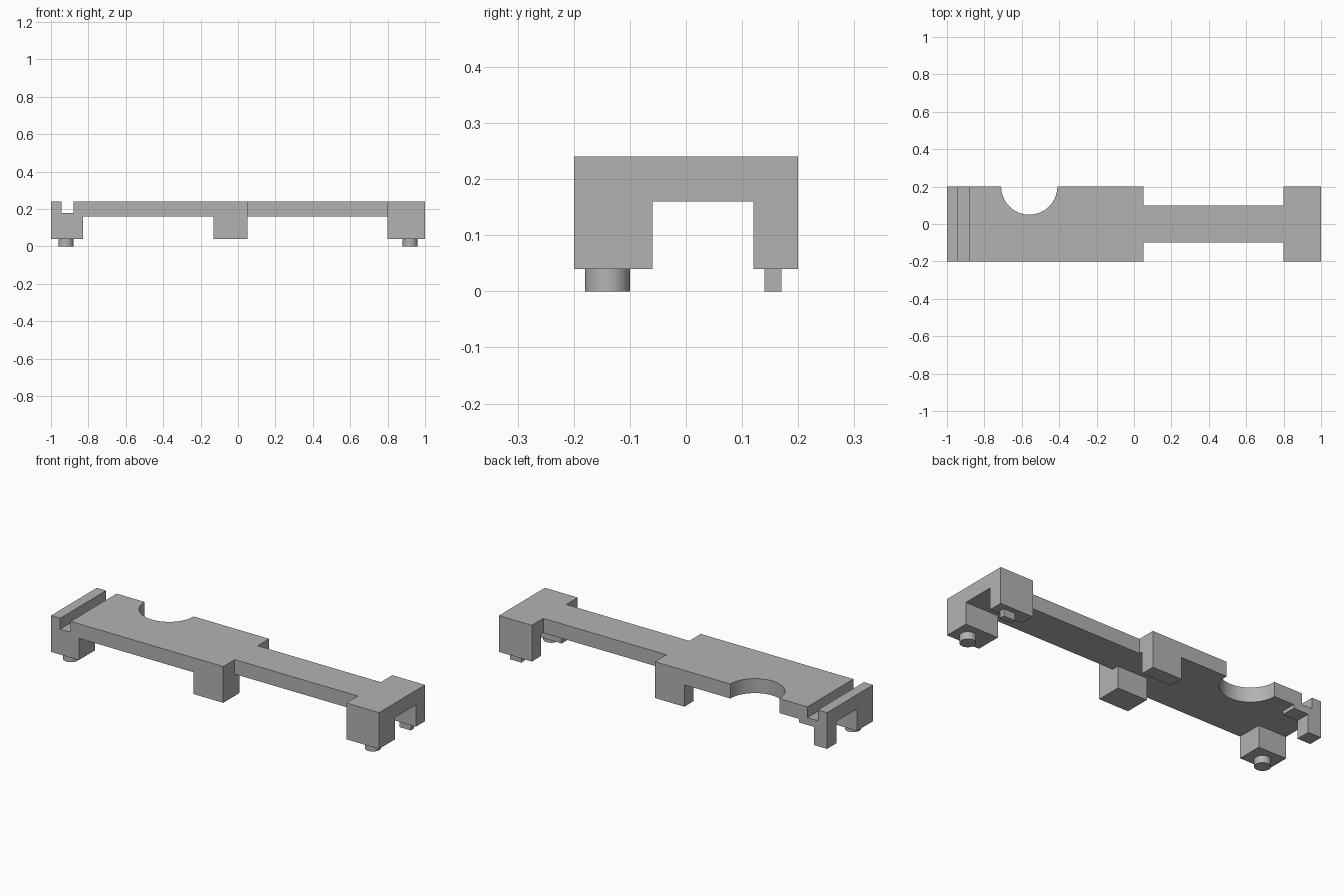
import bpy
import bmesh
from math import pi, sin, cos
from mathutils import Vector

cube = bpy.data.objects.get("Cube")
if cube:
    bpy.data.objects.remove(cube, do_unlink=True)

grey = bpy.data.materials.new("plain grey")
grey.use_nodes = True
GREY = (0.45, 0.45, 0.45, 1)
grey.diffuse_color = GREY
grey.node_tree.nodes["Principled BSDF"].inputs["Base Color"].default_value = GREY

BASE, UNDER, TOP = 0.04, 0.16, 0.24   # foot level, deck underside, deck top
FRONT, BACK = (-0.2, -0.06), (0.12, 0.2)   # depth of front and back legs


def finish(name, bm):
    bmesh.ops.recalc_face_normals(bm, faces=bm.faces)
    mesh = bpy.data.meshes.new(name)
    bm.to_mesh(mesh)
    bm.free()
    mesh.materials.append(grey)
    obj = bpy.data.objects.new(name, mesh)
    bpy.context.collection.objects.link(obj)
    return obj


def prism(name, points, offset):
    """Extrude a flat outline along an offset vector."""
    bm = bmesh.new()
    face = bm.faces.new([bm.verts.new(p) for p in points])
    side = bmesh.ops.extrude_face_region(bm, geom=[face], use_keep_orig=True)
    moved = [g for g in side["geom"] if isinstance(g, bmesh.types.BMVert)]
    bmesh.ops.translate(bm, verts=moved, vec=Vector(offset))
    return finish(name, bm)


def box(name, x, y, z):
    corners = [(x[i], y[j], z[0]) for i, j in ((0, 0), (1, 0), (1, 1), (0, 1))]
    return prism(name, corners, (0, 0, z[1] - z[0]))


def round_peg(name, x, y):
    bm = bmesh.new()
    bmesh.ops.create_cone(bm, cap_ends=True, segments=48, radius1=0.04,
                          radius2=0.04, depth=BASE)
    bmesh.ops.translate(bm, verts=bm.verts, vec=(x, y, BASE / 2))
    obj = finish(name, bm)
    bpy.ops.object.select_all(action="DESELECT")
    obj.select_set(True)
    bpy.context.view_layer.objects.active = obj
    bpy.ops.object.shade_smooth_by_angle()


# Deck outline: wide half with a round bite, narrow neck, wide end
arc = [(-0.56 + 0.15 * cos(a), 0.2 - 0.15 * sin(a))
       for a in (pi * i / 40 for i in range(41))]
outline = [(-1, -0.2), (0.05, -0.2), (0.05, -0.1), (0.8, -0.1), (0.8, -0.2),
           (1, -0.2), (1, 0.2), (0.8, 0.2), (0.8, 0.1), (0.05, 0.1),
           (0.05, 0.2)] + arc + [(-1, 0.2)]
deck = prism("deck", [(x, y, UNDER) for x, y in outline], (0, 0, TOP - UNDER))

# Slot across the deck
cutter = box("slot_cutter", (-0.944, -0.88), (-0.3, 0.3), (0.18, 0.3))
cutter.hide_render = True
cutter.hide_viewport = True
slot = deck.modifiers.new("slot", "BOOLEAN")
slot.operation = "DIFFERENCE"
slot.solver = "EXACT"
slot.object = cutter
bpy.context.view_layer.objects.active = deck
bpy.ops.object.modifier_apply(modifier=slot.name)
bpy.data.objects.remove(cutter, do_unlink=True)

# Legs
leg_height = (BASE, UNDER)
box("right_front_leg", (-1, -0.83), FRONT, leg_height)
for place, span in (("middle", (-0.13, 0.05)), ("left", (0.8, 1))):
    box(place + "_front_leg", span, FRONT, leg_height)
    box(place + "_back_leg", span, BACK, leg_height)

# Stepped leg at the slotted end
step = [(-1, BASE), (-0.92, BASE), (-0.92, 0.14), (-0.83, 0.14),
        (-0.83, UNDER), (-1, UNDER)]
prism("right_back_leg", [(x, BACK[0], z) for x, z in step],
      (0, BACK[1] - BACK[0], 0))

# Locating pegs
round_peg("right_front_peg", -0.92, -0.14)
round_peg("left_front_peg", 0.92, -0.14)
box("left_back_peg", (0.885, 0.955), (0.14, 0.17), (0, BASE))
